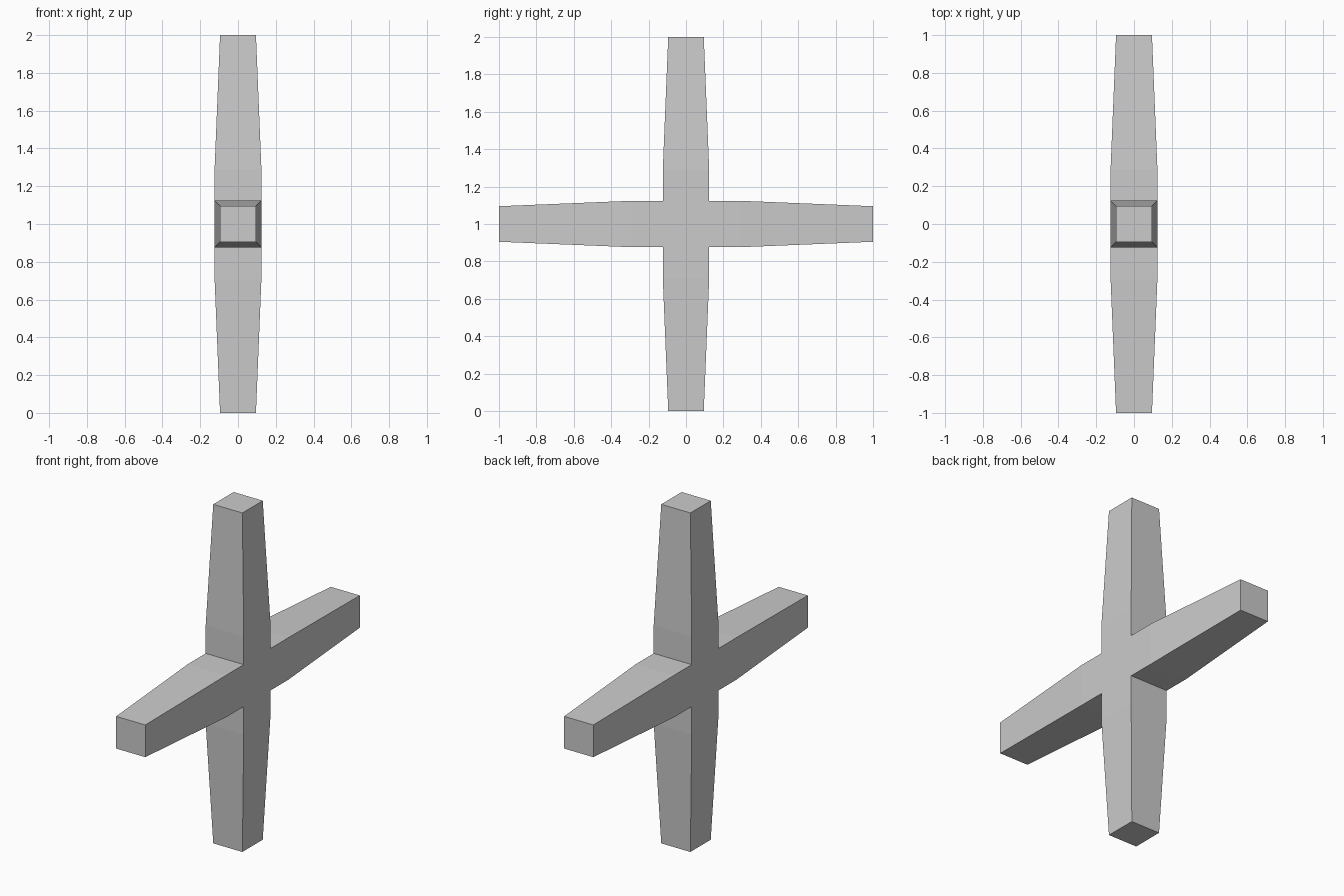
import bpy, bmesh
from math import radians
from mathutils import Matrix

if "Cube" in bpy.data.objects:
    bpy.data.objects.remove(bpy.data.objects["Cube"])

MID, END, KINK = 0.124, 0.095, 0.29   # half-widths and end of the straight middle


def tapered_bar(name, rotation):
    """Square bar, 2 long, straight in the middle and tapering to both ends."""
    bm = bmesh.new()
    rings = []
    for z, r in ((-1, END), (-KINK, MID), (KINK, MID), (1, END)):
        rings.append([bm.verts.new((sx * r, sy * r, z))
                      for sx, sy in ((-1, -1), (1, -1), (1, 1), (-1, 1))])
    for a, b in zip(rings, rings[1:]):
        for i in range(4):
            j = (i + 1) % 4
            bm.faces.new((a[i], a[j], b[j], b[i]))
    bm.faces.new(rings[0][::-1])
    bm.faces.new(rings[-1])
    bmesh.ops.transform(bm, matrix=rotation, verts=bm.verts)
    bmesh.ops.recalc_face_normals(bm, faces=bm.faces)
    mesh = bpy.data.meshes.new(name)
    bm.to_mesh(mesh)
    bm.free()
    obj = bpy.data.objects.new(name, mesh)
    obj.location.z = 1
    bpy.context.collection.objects.link(obj)
    return obj


# Two identical bars crossing at the centre
tapered_bar("upright_bar", Matrix.Identity(4))
tapered_bar("cross_bar", Matrix.Rotation(radians(90), 4, 'X'))
